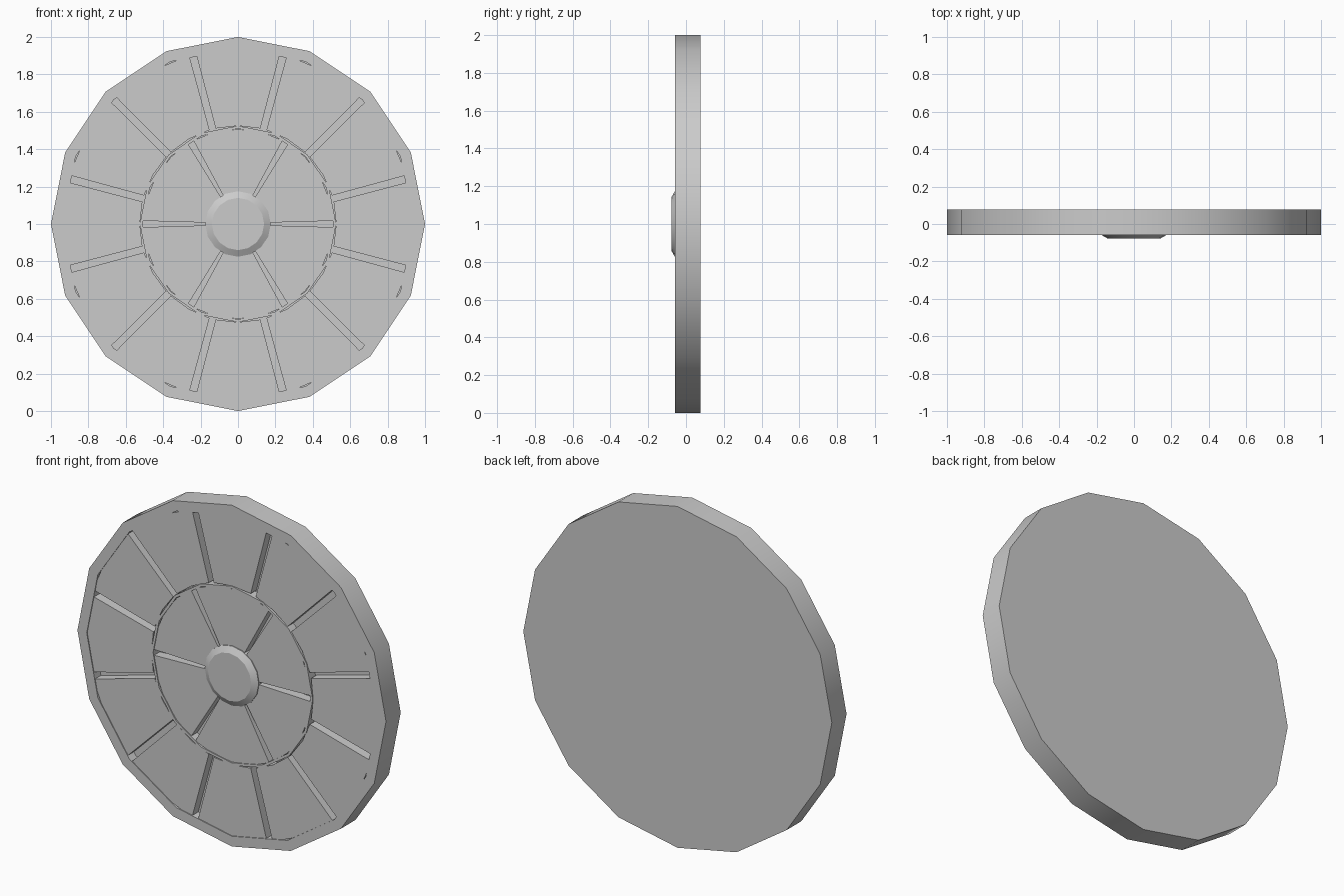
import bpy, bmesh
from math import sin, cos, asin, radians, tau

cube = bpy.data.objects.get("Cube")
if cube:
    bpy.data.objects.remove(cube, do_unlink=True)

BACK, FRONT, FLOOR, HUB_FRONT = 0.078, -0.058, 0.0, -0.078
PANEL_FRONT = FRONT + 0.005

grey = bpy.data.materials.new("plain_grey")
grey.use_nodes = True
colour = (0.6, 0.6, 0.6, 1)
grey.diffuse_color = colour
grey.node_tree.nodes["Principled BSDF"].inputs["Base Color"].default_value = colour


def finish(name, bm):
    """Turn a bmesh into a shaded object."""
    bmesh.ops.recalc_face_normals(bm, faces=bm.faces[:])
    mesh = bpy.data.meshes.new(name)
    bm.to_mesh(mesh)
    bm.free()
    mesh.materials.append(grey)
    obj = bpy.data.objects.new(name, mesh)
    bpy.context.collection.objects.link(obj)
    bpy.ops.object.select_all(action='DESELECT')
    obj.select_set(True)
    bpy.context.view_layer.objects.active = obj
    bpy.ops.object.shade_smooth_by_angle(angle=radians(30))


def polar(r, angle, y):
    return (r * cos(angle), y, 1 + r * sin(angle))


def lathe(name, profile, sides=16):
    """Revolve (radius, y) points about the wheel axis, capping both ends."""
    bm = bmesh.new()
    rings = [[bm.verts.new(polar(r, tau * i / sides, y)) for i in range(sides)]
             for r, y in profile]
    for a, b in zip(rings, rings[1:]):
        for i in range(sides):
            j = (i + 1) % sides
            bm.faces.new((a[i], a[j], b[j], b[i]))
    bm.faces.new(rings[0])
    bm.faces.new(rings[-1])
    finish(name, bm)


def panels(name, count, first, r_in, r_out, half_in, half_out, steps):
    """Wedge panels separated by narrow straight grooves."""
    bm = bmesh.new()
    span = tau / count

    def arc(r, half, start):
        trim = asin(half / r)
        angles = [start + span * k / steps for k in range(steps + 1)]
        angles[0] += trim
        angles[-1] -= trim
        return [(r, a) for a in angles]

    for n in range(count):
        start = first + n * span
        inner = arc(r_in, half_in, start)
        outer = arc(r_out, half_out, start)
        outline = inner + outer[::-1]
        top = [bm.verts.new(polar(r, a, PANEL_FRONT)) for r, a in outline]
        low = [bm.verts.new(polar(r, a, FLOOR + 0.005)) for r, a in outline]
        bm.faces.new(top)
        bm.faces.new(low)
        for i in range(len(top)):
            j = (i + 1) % len(top)
            bm.faces.new((top[i], top[j], low[j], low[i]))
    finish(name, bm)


# Backing disc with raised outer rim and thin middle ring
lathe("wheel_body", [
    (1, BACK), (1, FRONT), (0.94, FRONT), (0.94, FLOOR),
    (0.525, FLOOR), (0.525, FRONT), (0.51, FRONT), (0.51, FLOOR)])

# Two rows of panels
panels("outer_panels", 12, radians(15), 0.525, 0.94, 0.017, 0.019, 2)
panels("inner_panels", 6, 0, 0.15, 0.507, 0.007, 0.017, 4)

# Bevelled centre cap
lathe("hub_cap", [(0.175, FLOOR), (0.175, FRONT), (0.14, HUB_FRONT)])
